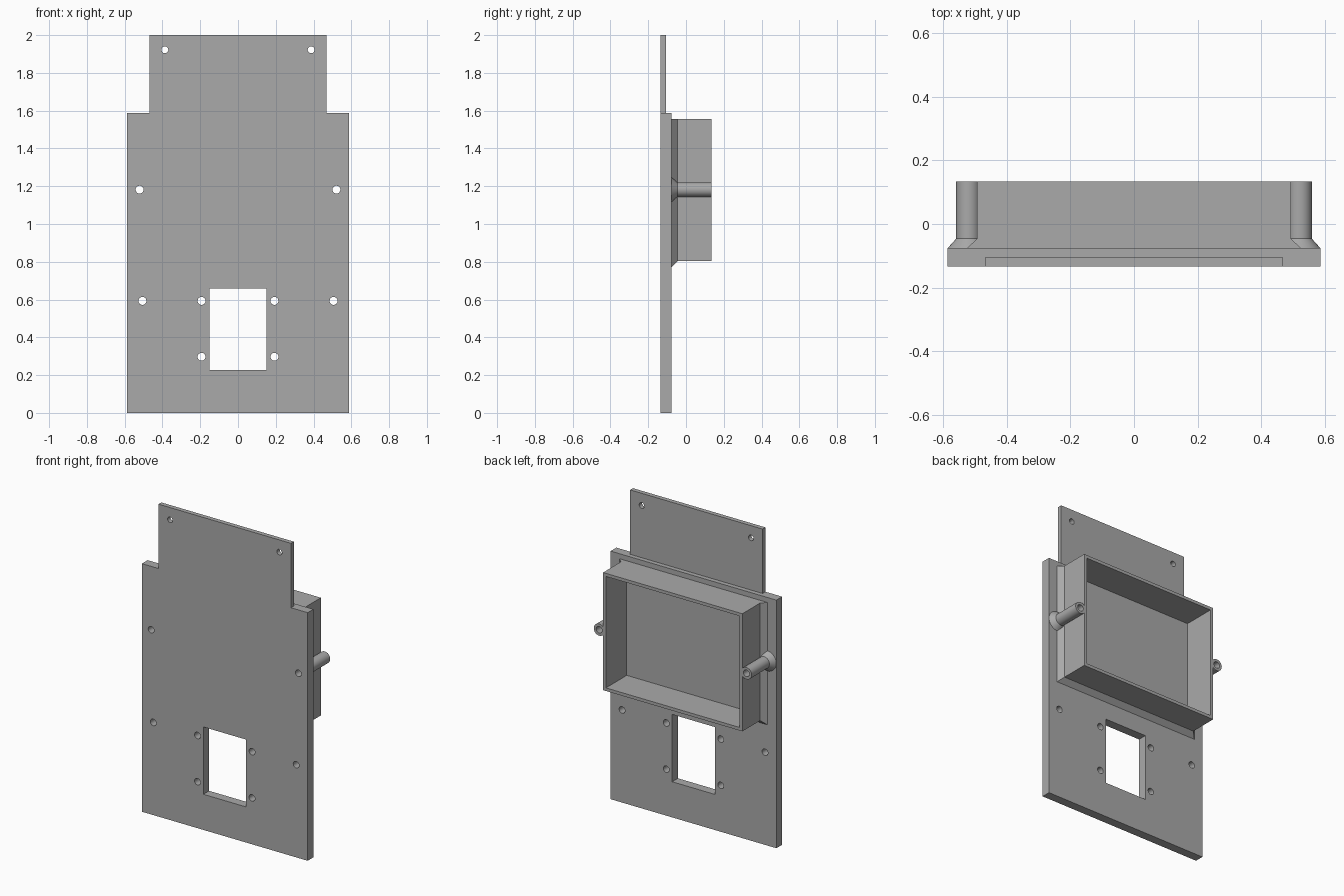
import bpy, bmesh, math
from mathutils import Matrix

cube = bpy.data.objects.get("Cube")
if cube:
    bpy.data.objects.remove(cube)

grey = bpy.data.materials.new("mid grey")
grey.use_nodes = True
grey.diffuse_color = (0.4, 0.4, 0.4, 1)
grey.node_tree.nodes["Principled BSDF"].inputs["Base Color"].default_value = (0.4, 0.4, 0.4, 1)

# Depth levels from front to back
FRONT, STEP, BACK, FLARE, RIM = -0.134, -0.105, -0.076, -0.046, 0.134


def finish(bm, name):
    bmesh.ops.recalc_face_normals(bm, faces=bm.faces)
    mesh = bpy.data.meshes.new(name)
    bm.to_mesh(mesh)
    bm.free()
    mesh.materials.append(grey)
    ob = bpy.data.objects.new(name, mesh)
    bpy.context.collection.objects.link(ob)
    return ob


def loft(name, sections):
    """Solid through (depth, outline) sections, outlines as x, z pairs."""
    bm = bmesh.new()
    rings = [[bm.verts.new((x, y, z)) for x, z in pts] for y, pts in sections]
    bm.faces.new(rings[0])
    bm.faces.new(rings[-1])
    for a, b in zip(rings, rings[1:]):
        n = len(a)
        for i in range(n):
            bm.faces.new((a[i], a[(i + 1) % n], b[(i + 1) % n], b[i]))
    return finish(bm, name)


def rect(half, low, high):
    return [(-half, low), (half, low), (half, high), (-half, high)]


def circle(x, z, r, n=32):
    return [(x + r * math.cos(2 * math.pi * i / n),
             z + r * math.sin(2 * math.pi * i / n)) for i in range(n)]


def combine(target, other, operation):
    mod = target.modifiers.new(operation.title(), "BOOLEAN")
    mod.operation = operation
    mod.solver = "EXACT"
    mod.object = other
    bpy.context.view_layer.objects.active = target
    bpy.ops.object.modifier_apply(modifier=mod.name)
    bpy.data.objects.remove(other)


# Stepped mounting plate with a thinner top tab
panel = loft("mounting_panel", [(FRONT, rect(0.587, 0, 1.588)), (BACK, rect(0.587, 0, 1.588))])
tab = loft("top_tab", [(FRONT, rect(0.469, 1.5, 2)), (STEP, rect(0.469, 1.5, 2))])
combine(panel, tab, "UNION")

# Rear housing, flared at its foot on the sides and bottom
SINK = BACK - 0.01
housing = loft("housing", [
    (SINK, rect(0.525, 0.773, 1.556)), (BACK, rect(0.525, 0.773, 1.556)),
    (FLARE, rect(0.493, 0.803, 1.556)), (RIM, rect(0.493, 0.803, 1.556))])
combine(panel, housing, "UNION")

# Screw posts with conical feet
POST_X, POST_Z = 0.521, 1.182
for side in (-1, 1):
    x = side * POST_X
    post = loft("post", [
        (SINK, circle(x, POST_Z, 0.065)), (BACK, circle(x, POST_Z, 0.065)),
        (FLARE, circle(x, POST_Z, 0.038)), (RIM, circle(x, POST_Z, 0.038))])
    combine(panel, post, "UNION")

# Open cavity of the housing
combine(panel, loft("cavity", [(BACK, rect(0.473, 0.823, 1.536)),
                               (RIM + 0.1, rect(0.473, 0.823, 1.536))]), "DIFFERENCE")

# Window through the lower panel
combine(panel, loft("window", [(FRONT - 0.1, rect(0.151, 0.228, 0.659)),
                               (RIM, rect(0.151, 0.228, 0.659))]), "DIFFERENCE")

# Screw holes in mirrored pairs
for x, z, r in ((0.387, 1.922, 0.018), (POST_X, POST_Z, 0.021), (0.506, 0.593, 0.021),
                (0.193, 0.593, 0.021), (0.193, 0.297, 0.021)):
    for side in (-1, 1):
        drill = loft("drill", [(FRONT - 0.1, circle(side * x, z, r)),
                               (RIM + 0.1, circle(side * x, z, r))])
        combine(panel, drill, "DIFFERENCE")

# Smooth the round parts, keep the edges sharp
bpy.ops.object.select_all(action="DESELECT")
panel.select_set(True)
bpy.context.view_layer.objects.active = panel
bpy.ops.object.shade_smooth_by_angle(angle=math.radians(30))
